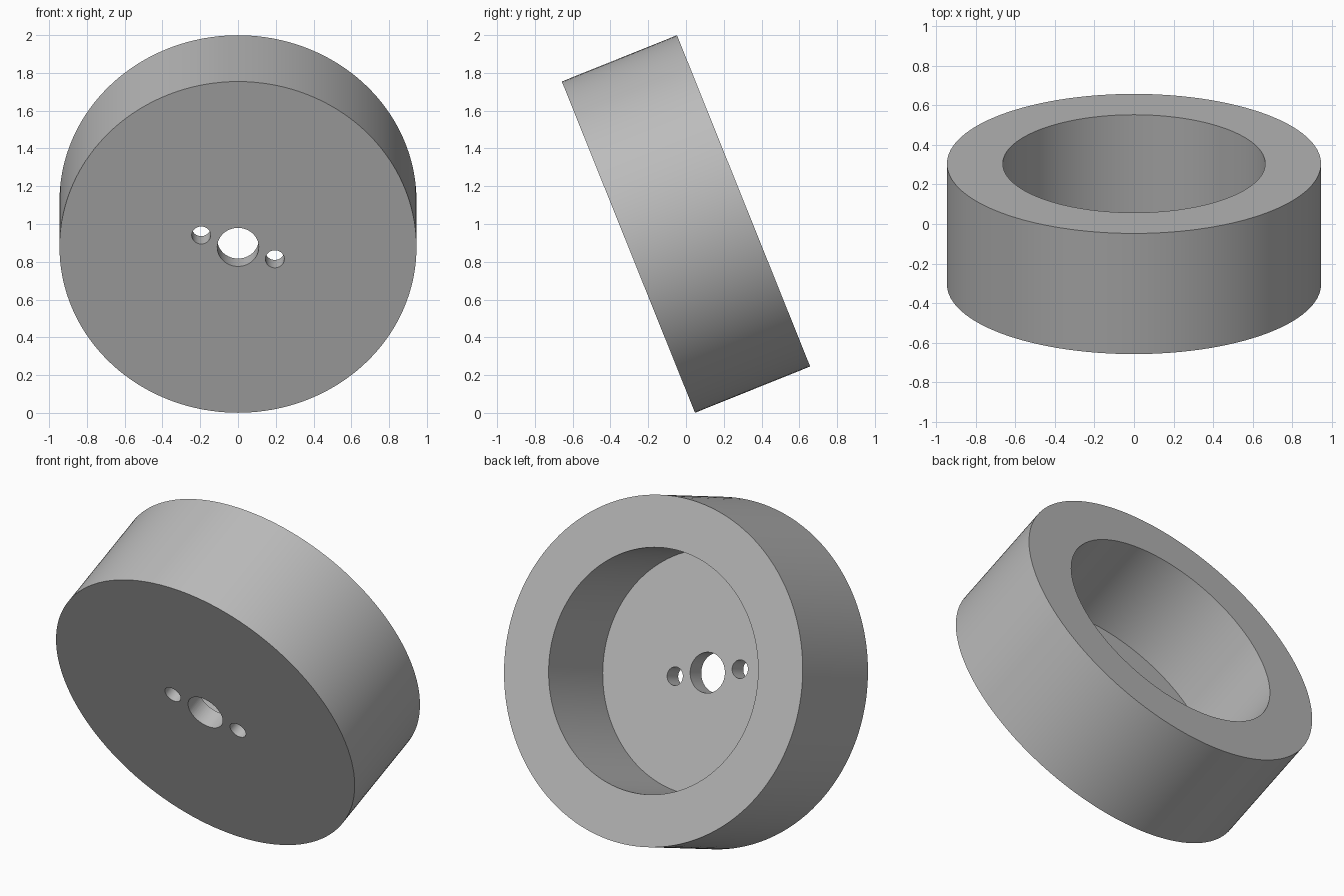
import bpy, bmesh, math
from mathutils import Matrix, Vector

cube = bpy.data.objects.get("Cube")
if cube:
    bpy.data.objects.remove(cube, do_unlink=True)

RADIUS, SEAM, BORE = 0.945, 0.725, 0.663
DEPTH, FLOOR = 0.657, 0.112
SEGMENTS = 128

# Local z runs from the closed front face to the open back
tilt = Matrix.Rotation(-math.radians(68.1), 4, 'X')
place = Matrix.Translation((0, 0, 1)) @ tilt @ Matrix.Translation((0, 0, -DEPTH / 2))

grey = bpy.data.materials.new("plain grey")
grey.use_nodes = True
colour = (0.5, 0.5, 0.5, 1)
grey.diffuse_color = colour
grey.node_tree.nodes["Principled BSDF"].inputs["Base Color"].default_value = colour


def lathe(name, profile, closed):
    """Revolve a profile of (radius, depth) points around the local z axis."""
    bm = bmesh.new()
    verts = [bm.verts.new((r, 0, z)) for r, z in profile]
    edges = [bm.edges.new(pair) for pair in zip(verts, verts[1:])]
    if closed:
        edges.append(bm.edges.new((verts[-1], verts[0])))
    bmesh.ops.spin(bm, geom=verts + edges, axis=(0, 0, 1), cent=(0, 0, 0),
                   angle=math.tau, steps=SEGMENTS, use_duplicate=False)
    bmesh.ops.remove_doubles(bm, verts=bm.verts, dist=1e-5)
    bmesh.ops.recalc_face_normals(bm, faces=bm.faces)
    mesh = bpy.data.meshes.new(name)
    bm.to_mesh(mesh)
    bm.free()
    mesh.materials.append(grey)
    obj = bpy.data.objects.new(name, mesh)
    bpy.context.collection.objects.link(obj)
    obj.matrix_world = place
    return obj


def activate(obj):
    bpy.ops.object.select_all(action='DESELECT')
    obj.select_set(True)
    bpy.context.view_layer.objects.active = obj


def drill(target, x, y, radius):
    """Cut a round hole through the floor."""
    bpy.ops.mesh.primitive_cylinder_add(vertices=64, radius=radius, depth=4 * FLOOR)
    cutter = bpy.context.object
    cutter.name = "hole_cutter"
    cutter.hide_render = True
    cutter.data.materials.append(grey)
    cutter.matrix_world = place @ Matrix.Translation((x, y, FLOOR / 2))
    activate(target)
    mod = target.modifiers.new("hole", 'BOOLEAN')
    mod.operation = 'DIFFERENCE'
    mod.solver = 'EXACT'
    mod.object = cutter
    bpy.ops.object.modifier_apply(modifier=mod.name)
    bpy.data.objects.remove(cutter, do_unlink=True)


# Thick outer ring
ring = lathe("outer_ring", [(SEAM, 0), (RADIUS, 0), (RADIUS, DEPTH), (SEAM, DEPTH)], True)

# Inner cup with a closed front floor
cup = lathe("inner_cup", [(0, 0), (SEAM, 0), (SEAM, DEPTH), (BORE, DEPTH),
                          (BORE, FLOOR), (0, FLOOR)], False)

# Shaft hole and two screw holes
drill(cup, 0, 0, 0.11)
for side in (-1, 1):
    drill(cup, side * 0.195, side * 0.068, 0.05)

for part in (ring, cup):
    activate(part)
    bpy.ops.object.shade_smooth_by_angle(angle=math.radians(30))
